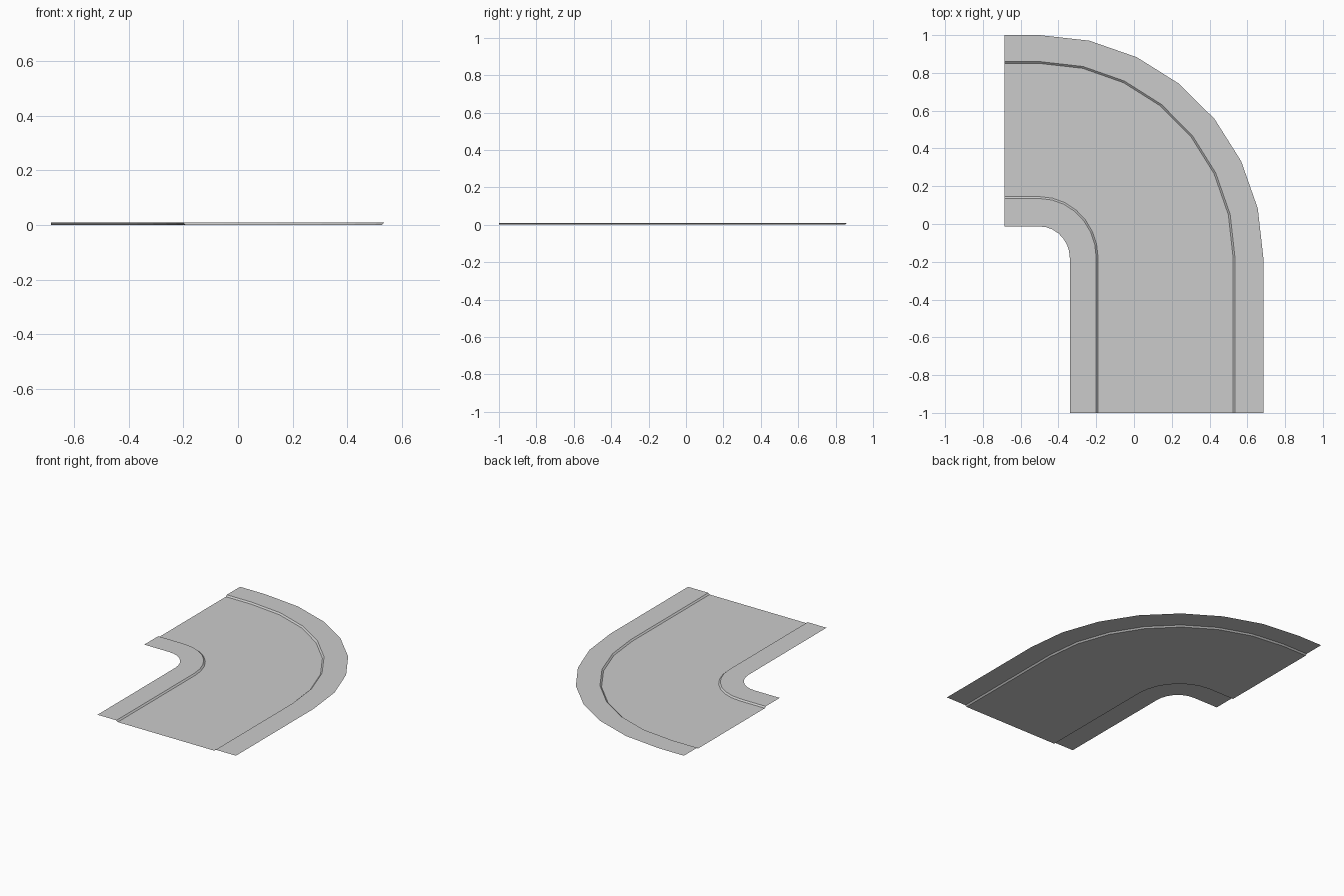
import bpy, bmesh
from math import sin, cos, pi

if "Cube" in bpy.data.objects:
    bpy.data.objects.remove(bpy.data.objects["Cube"])

CX, CY = -0.5, -0.18      # centre of the bend
X_END, Y_END = -0.685, -1.0
SEGS = 7
TOP = 0.009               # pavement height above the road


def rail(x, y, z):
    """Line along the bend passing through side x and back y."""
    rx, ry = x - CX, y - CY
    arc = [(CX + rx * sin(i * pi / 2 / SEGS), CY + ry * cos(i * pi / 2 / SEGS), z)
           for i in range(SEGS + 1)]
    return [(X_END, y, z)] + arc + [(x, Y_END, z)]


def strip(name, *rails):
    """Sheet lofted between rails, ordered from inside to outside of the bend."""
    bm = bmesh.new()
    rows = [[bm.verts.new(p) for p in rail(*r)] for r in rails]
    for a, b in zip(rows, rows[1:]):
        for i in range(len(a) - 1):
            f = bm.faces.new((a[i], a[i + 1], b[i + 1], b[i]))
            f.normal_update()
            if f.normal.z < 0:
                f.normal_flip()
    mesh = bpy.data.meshes.new(name)
    bm.to_mesh(mesh)
    bm.free()
    obj = bpy.data.objects.new(name, mesh)
    bpy.context.collection.objects.link(obj)


# Road surface
strip("road", (-0.19, 0.145, 0), (0.525, 0.85, 0))
# Pavements and their sloping kerbs
strip("inner_pavement", (-0.34, -0.013, TOP), (-0.20, 0.135, TOP))
strip("inner_kerb", (-0.20, 0.135, TOP), (-0.19, 0.145, 0))
strip("outer_kerb", (0.525, 0.85, 0), (0.535, 0.86, TOP))
strip("outer_pavement", (0.535, 0.86, TOP), (0.685, 1.0, TOP))
